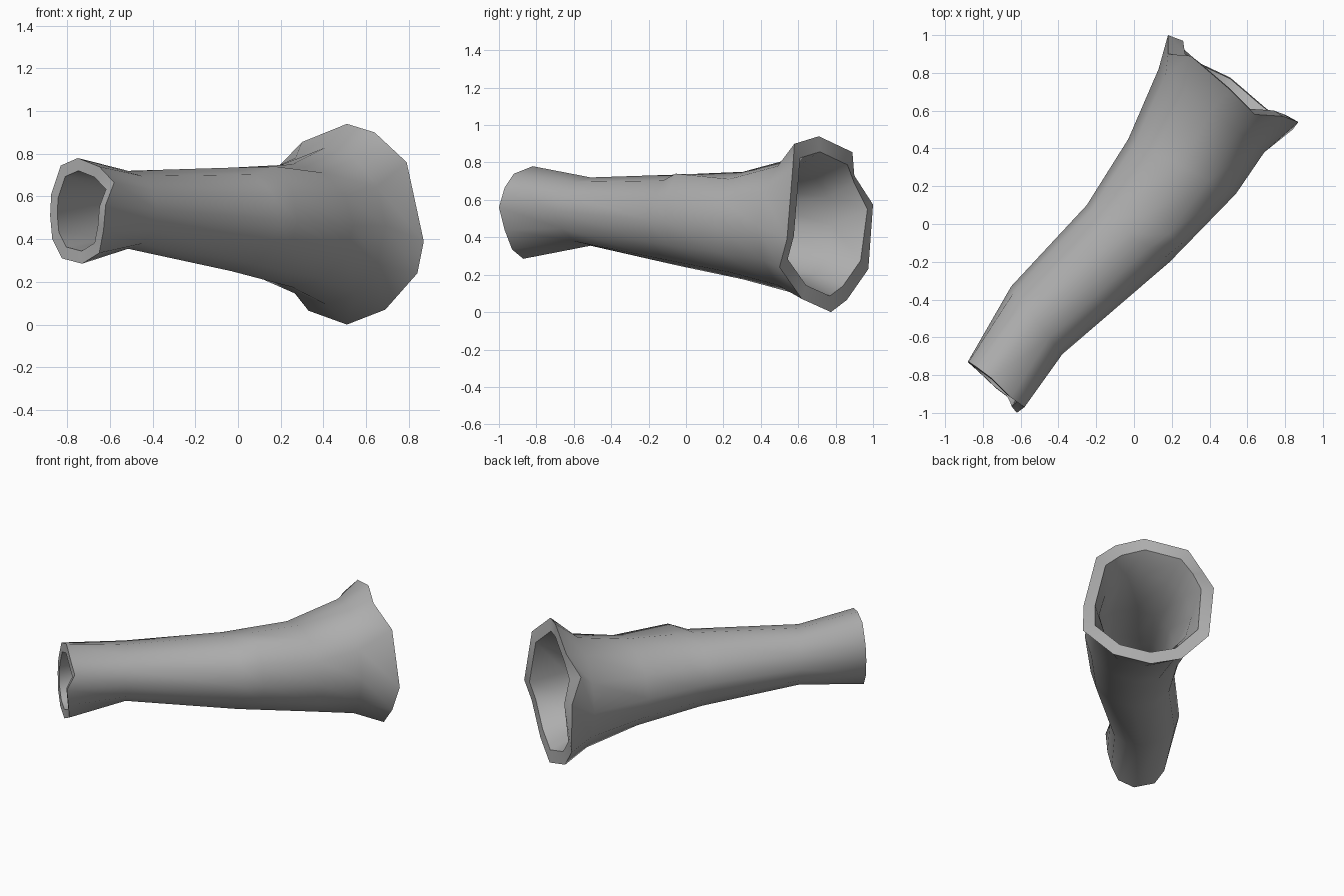
import bpy, bmesh, math
from mathutils import Vector

if "Cube" in bpy.data.objects:
    bpy.data.objects.remove(bpy.data.objects["Cube"])

SIDES = 12

def section(left, right, low, high):
    """Oval ring from its two plan-view extremes and its height range, starting at the top."""
    l, r = Vector((*left, 0)), Vector((*right, 0))
    c = (l + r) / 2 + Vector((0, 0, (low + high) / 2))
    side, up = (r - l) / 2, Vector((0, 0, (high - low) / 2))
    return [c + side * math.sin(math.tau * i / SIDES) + up * math.cos(math.tau * i / SIDES)
            for i in range(SIDES)]

def shrink(ring, f):
    c = sum(ring, Vector()) / len(ring)
    return [c + (p - c) * f for p in ring]

# Irregular openings: narrow cuff and flared end
cuff = [Vector(p) for p in (
    (-.75, -.82, .78), (-.65, -.92, .74), (-.58, -.97, .665), (-.62, -1.0, .56),
    (-.63, -.97, .44), (-.65, -.93, .335), (-.73, -.87, .285), (-.825, -.78, .31),
    (-.87, -.74, .40), (-.88, -.73, .51), (-.875, -.73, .61), (-.83, -.76, .745))]
flare = [Vector(p) for p in (
    (.51, .71, .94), (.64, .58, .90), (.79, .57, .76), (.87, .54, .39),
    (.84, .50, .24), (.69, .62, .07), (.51, .775, 0), (.33, .86, .065),
    (.20, .975, .23), (.18, 1.0, .575), (.18, .90, .73), (.30, .89, .855))]

# Sections along the arm
wrist = section((-.65, -.33), (-.38, -.69), .355, .72)
elbow = section((-.25, .10), (.19, -.20), .25, .735)
upper = section((-.03, .45), (.54, .16), .175, .75)
shoulder = section((.13, .82), (.69, .38), .095, .83)

# Small fold just past the elbow
fold = [a.lerp(b, .25) for a, b in zip(elbow, upper)]
fold[1] += Vector((.02, -.02, .035))
fold[2] += Vector((.01, -.01, .01))

outer = [cuff, wrist, elbow, fold, upper, shoulder, flare]
inner = [shrink(r, f) for r, f in zip(outer, (.76, .78, .8, .8, .82, .82, .82))]
inner[-1][9:11] = [Vector((.26, .97, .55)), Vector((.27, .90, .69))]

# Outer wall, rim, inner wall, rim: one closed loop of rings
bm = bmesh.new()
rings = [[bm.verts.new(p) for p in r] for r in outer + inner[::-1]]
for a, b in zip(rings, rings[1:] + rings[:1]):
    for i in range(SIDES):
        j = (i + 1) % SIDES
        bm.faces.new((a[i], a[j], b[j], b[i]))
bmesh.ops.recalc_face_normals(bm, faces=bm.faces)
mesh = bpy.data.meshes.new("sleeve")
bm.to_mesh(mesh)
bm.free()

# Dark grey cloth
cloth = bpy.data.materials.new("dark_grey")
cloth.diffuse_color = (.42, .42, .42, 1)
cloth.use_nodes = True
cloth.node_tree.nodes["Principled BSDF"].inputs["Base Color"].default_value = cloth.diffuse_color
mesh.materials.append(cloth)

sleeve = bpy.data.objects.new("sleeve", mesh)
bpy.context.collection.objects.link(sleeve)
bpy.context.view_layer.objects.active = sleeve
sleeve.select_set(True)
bpy.ops.object.shade_smooth_by_angle(angle=math.radians(50))
